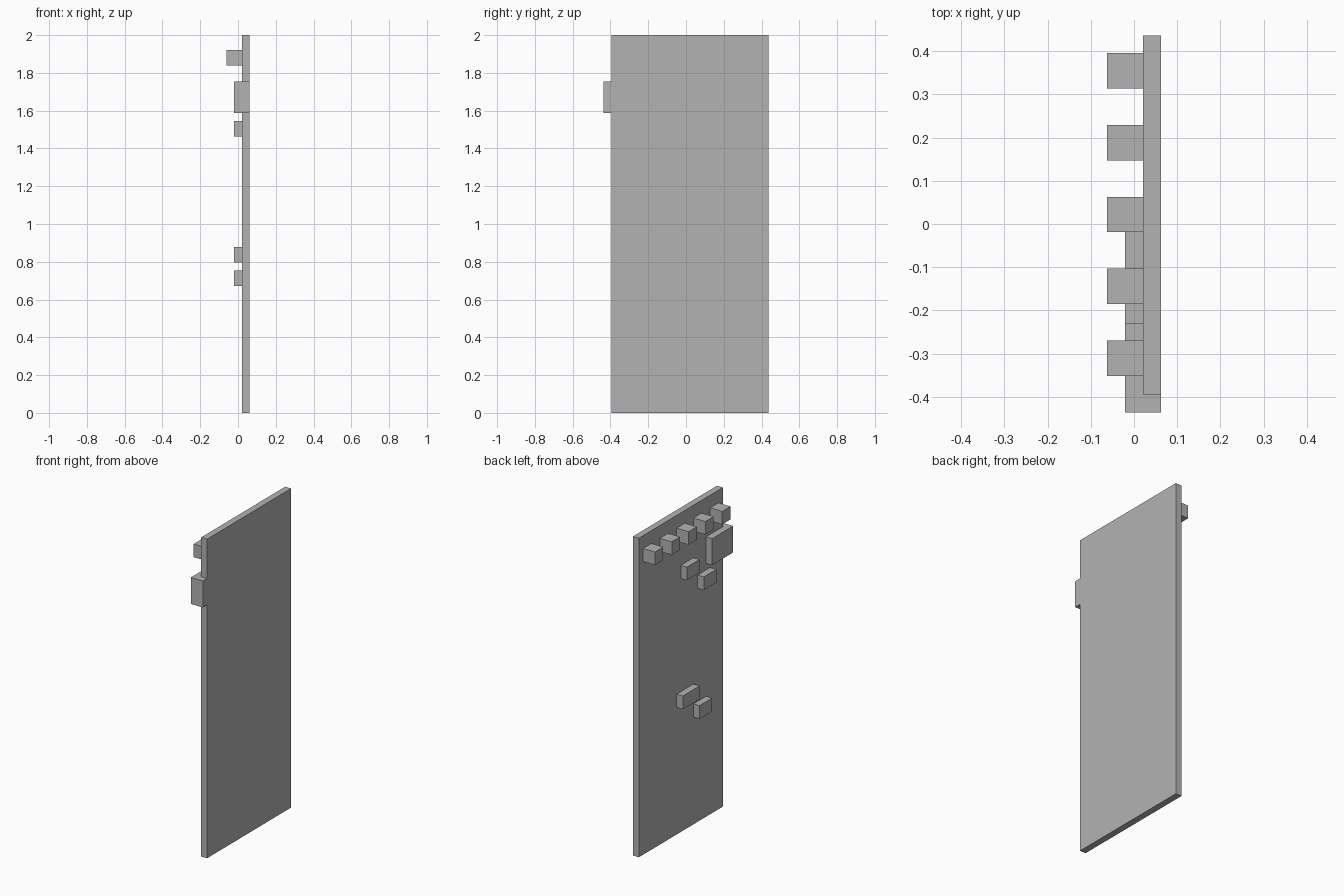
import bpy
import bmesh

cube = bpy.data.objects.get("Cube")
if cube:
    bpy.data.objects.remove(cube, do_unlink=True)

grey = bpy.data.materials.new("plain_grey")
grey.use_nodes = True
colour = (0.45, 0.45, 0.45, 1)
grey.diffuse_color = colour
grey.node_tree.nodes["Principled BSDF"].inputs["Base Color"].default_value = colour


def prism(name, outline, bottom, top):
    """Extrude an x-y outline from bottom to top."""
    bm = bmesh.new()
    base = bm.faces.new([bm.verts.new((x, y, bottom)) for x, y in outline])
    grown = bmesh.ops.extrude_face_region(bm, geom=[base])["geom"]
    for v in grown:
        if isinstance(v, bmesh.types.BMVert):
            v.co.z = top
    bmesh.ops.recalc_face_normals(bm, faces=bm.faces)
    mesh = bpy.data.meshes.new(name)
    bm.to_mesh(mesh)
    bm.free()
    mesh.materials.append(grey)
    obj = bpy.data.objects.new(name, mesh)
    bpy.context.collection.objects.link(obj)
    return obj


def box(name, x0, x1, y0, y1, z0, z1):
    return prism(name, [(x0, y0), (x1, y0), (x1, y1), (x0, y1)], z0, z1)


INNER, OUTER = 0.021, 0.062   # plate faces
LOW, HIGH = -0.021, -0.062    # faces of the small and tall blocks
EDGE = -0.395                 # front edge of the plate

# Tall flat plate
box("plate", INNER, OUTER, EDGE, 0.437, 0, 2)

# Row of cube pegs along the top
for i in range(5):
    y = 0.355 - i * 0.1665
    box(f"peg_{i + 1}", HIGH, INNER, y - 0.041, y + 0.041, 1.838, 1.92)

# Block wrapping around the front edge
prism("edge_block", [(LOW, -0.437), (OUTER, -0.437), (OUTER, EDGE),
                     (INNER, EDGE), (INNER, -0.229), (LOW, -0.229)], 1.588, 1.754)

# Small bars on the inner face
bars = {
    "upper_bar": (-0.104, 0.021, 1.588),
    "upper_front_bar": (-0.27, -0.146, 1.463),
    "lower_bar": (-0.104, 0.062, 0.796),
    "lower_front_bar": (-0.229, -0.104, 0.672),
}
for name, (y0, y1, z) in bars.items():
    box(name, LOW, INNER, y0, y1, z, z + 0.083)
